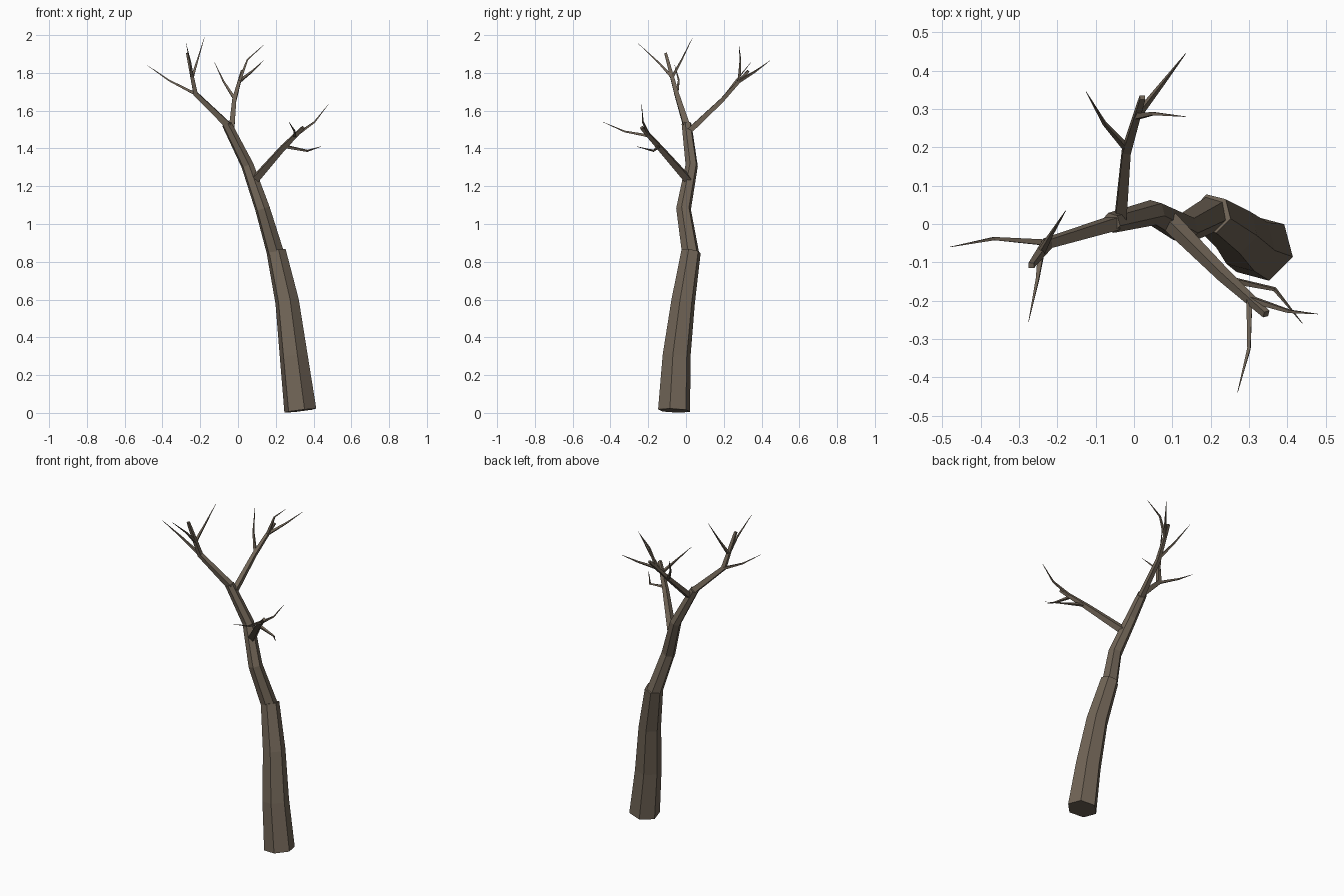
import bpy
import bmesh
import math
from mathutils import Vector

default_cube = bpy.data.objects.get("Cube")
if default_cube:
    bpy.data.objects.remove(default_cube, do_unlink=True)

# One bark colour for the whole tree
bark = bpy.data.materials.new("bark_brown")
bark_colour = (0.165, 0.13, 0.095, 1)
bark.diffuse_color = bark_colour
bark.use_nodes = True
bark.node_tree.nodes["Principled BSDF"].inputs["Base Color"].default_value = bark_colour


def tapered_limb(name, path, start_radius, end_radius, sides, turn=45):
    """Flat-faced tube that follows a path and tapers evenly along it."""
    points = [Vector(point) for point in path]
    last = len(points) - 1
    bm = bmesh.new()
    rings = []
    for i, centre in enumerate(points):
        # The ring faces along the average direction of its neighbouring segments
        before = (centre - points[i - 1]).normalized() if i > 0 else Vector()
        after = (points[i + 1] - centre).normalized() if i < last else Vector()
        tilt = Vector((0, 0, 1)).rotation_difference(before + after)
        radius = start_radius + (end_radius - start_radius) * i / last
        ring = []
        for side in range(sides):
            angle = math.radians(turn) + math.tau * side / sides
            offset = Vector((math.cos(angle), math.sin(angle), 0)) * radius
            ring.append(bm.verts.new(centre + tilt @ offset))
        rings.append(ring)
    for lower, upper in zip(rings, rings[1:]):
        for side in range(sides):
            following = (side + 1) % sides
            bm.faces.new((lower[side], lower[following], upper[following], upper[side]))
    bm.faces.new(list(reversed(rings[0])))
    bm.faces.new(rings[-1])
    bmesh.ops.recalc_face_normals(bm, faces=bm.faces[:])

    mesh = bpy.data.meshes.new(name)
    bm.to_mesh(mesh)
    bm.free()
    mesh.materials.append(bark)
    limb = bpy.data.objects.new(name, mesh)
    bpy.context.collection.objects.link(limb)
    return points


def twig(name, branch, segment, fraction, middle, tip):
    """Thin pointed twig that sprouts part way along a segment of its branch."""
    root = branch[segment].lerp(branch[segment + 1], fraction)
    tapered_limb(name, [root, middle, tip], 0.011, 0.0008, sides=4)


# Leaning trunk in two sections
tapered_limb("lower_trunk", [
    (0.33, -0.063, 0.012), (0.295, -0.05, 0.3), (0.26, -0.015, 0.59), (0.202, 0.027, 0.855),
], 0.088, 0.053, sides=6)
tapered_limb("upper_trunk", [
    (0.2, 0.025, 0.84), (0.13, -0.013, 1.08), (0.05, 0.03, 1.31), (-0.06, 0.003, 1.53),
], 0.047, 0.027, sides=6)

# Blunt main branches
left_low_branch = tapered_limb("left_low_branch", [
    (0.09, 0.01, 1.235), (0.235, -0.135, 1.4), (0.345, -0.235, 1.51),
], 0.026, 0.012, sides=4)
back_branch = tapered_limb("back_branch", [
    (-0.035, 0.015, 1.49), (-0.02, 0.19, 1.655), (0.022, 0.33, 1.81),
], 0.021, 0.01, sides=4)
crown_branch = tapered_limb("crown_branch", [
    (-0.05, 0.003, 1.52), (-0.225, -0.05, 1.69), (-0.268, -0.108, 1.905),
], 0.024, 0.01, sides=4)

# Twigs of the low branch
twig("left_low_twig_inner", left_low_branch, 1, 0.1, (0.367, -0.17, 1.387), (0.44, -0.26, 1.41))
twig("left_low_twig_outer", left_low_branch, 1, 0.6, (0.405, -0.228, 1.54), (0.48, -0.235, 1.635))
twig("left_low_twig_front", left_low_branch, 1, 0.6, (0.3, -0.325, 1.49), (0.27, -0.44, 1.54))

# Twigs of the back branch
twig("back_twig_right", back_branch, 1, 0.05, (-0.077, 0.262, 1.755), (-0.125, 0.345, 1.857))
twig("back_twig_upper", back_branch, 1, 0.65, (0.05, 0.288, 1.87), (0.135, 0.28, 1.947))
twig("back_twig_rear", back_branch, 1, 0.65, (0.077, 0.37, 1.81), (0.135, 0.445, 1.865))

# Twigs of the crown branch
twig("crown_twig_right", crown_branch, 0, 0.98, (-0.365, -0.038, 1.76), (-0.48, -0.06, 1.84))
twig("crown_twig_upper", crown_branch, 1, 0.4, (-0.215, -0.025, 1.865), (-0.178, 0.035, 1.987))
twig("crown_twig_front", crown_branch, 1, 0.4, (-0.252, -0.145, 1.855), (-0.275, -0.255, 1.957))
